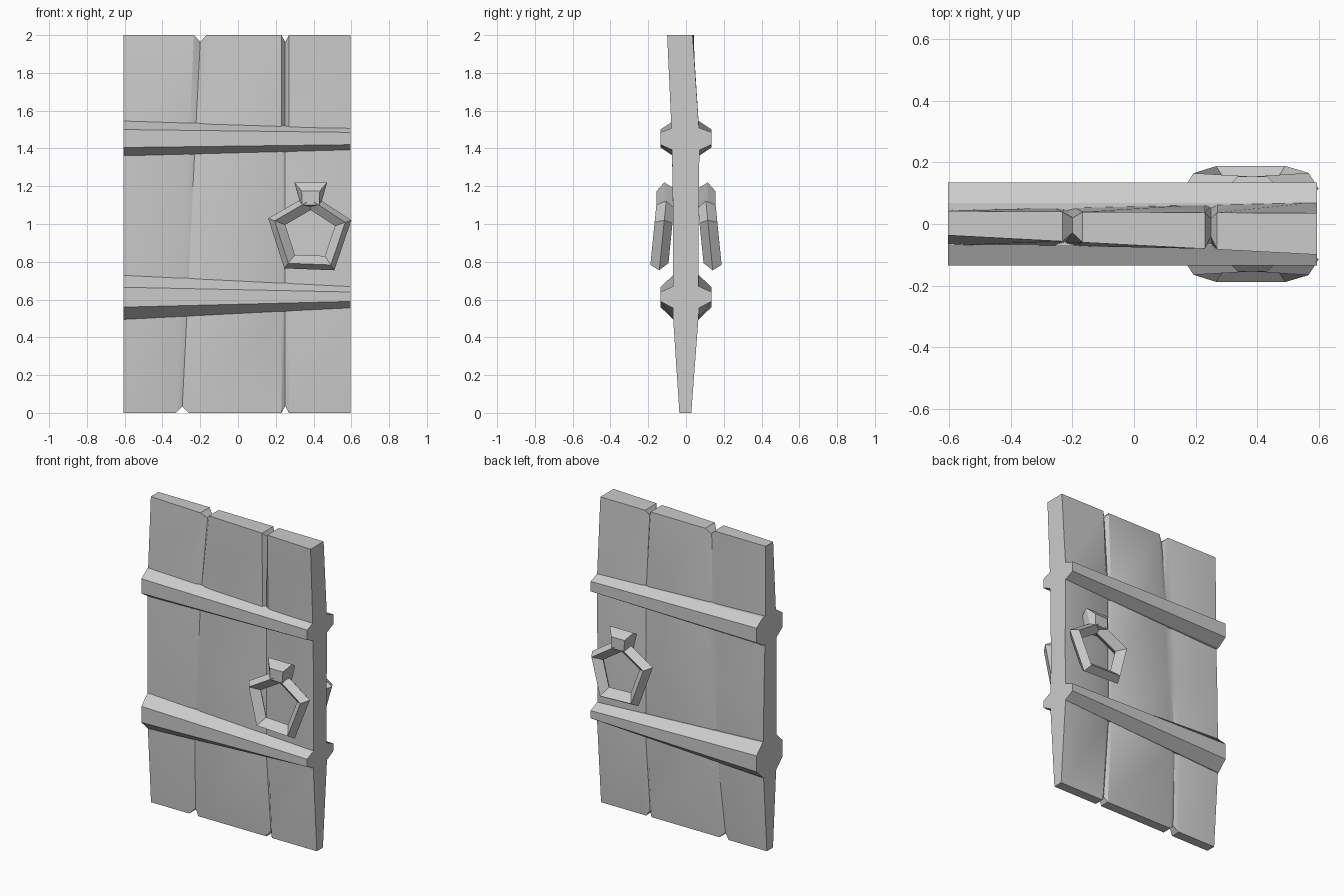
import bpy, bmesh, math

if "Cube" in bpy.data.objects:
    bpy.data.objects.remove(bpy.data.objects["Cube"], do_unlink=True)

grey = bpy.data.materials.new("weathered_grey")
grey.use_nodes = True
grey.diffuse_color = (0.6, 0.6, 0.6, 1)
grey.node_tree.nodes["Principled BSDF"].inputs["Base Color"].default_value = (0.6, 0.6, 0.6, 1)


def make(name, rings, closed=False):
    """Loft equal-length vertex rings into one solid; closed joins the last ring to the first."""
    bm = bmesh.new()
    loops = [[bm.verts.new(p) for p in ring] for ring in rings]
    pairs = list(zip(loops, loops[1:]))
    if closed:
        pairs.append((loops[-1], loops[0]))
    else:
        bm.faces.new(loops[0])
        bm.faces.new(loops[-1])
    for a, b in pairs:
        for i in range(len(a)):
            j = (i + 1) % len(a)
            bm.faces.new((a[i], a[j], b[j], b[i]))
    bmesh.ops.recalc_face_normals(bm, faces=bm.faces)
    mesh = bpy.data.meshes.new(name)
    bm.to_mesh(mesh)
    bm.free()
    mesh.materials.append(grey)
    obj = bpy.data.objects.new(name, mesh)
    bpy.context.collection.objects.link(obj)
    return obj


def lerp(a, b, t):
    return a + (b - a) * t


# Door slab: each row is height, then front and back depth at the left and right edges
rows = [(0, -0.035, -0.035, 0.028, 0.028),
        (0.53, -0.07, -0.07, 0.065, 0.068),
        (1.0, -0.07, -0.068, 0.06, 0.066),
        (1.46, -0.07, -0.075, 0.045, 0.072),
        (2.0, -0.037, -0.1, 0.042, 0.035)]


def groove_column(top_x, bottom_x, half, side):
    """Vertices of one plank seam column: side 0 is the seam, -1 and 1 its lips."""
    ring = []
    for back in (0, 1):
        for z, fl, fr, bl, br in (reversed(rows) if back else rows):
            x = lerp(bottom_x, top_x, z / 2) + side * half
            t = (x + 0.6) / 1.2
            y = lerp(bl, br, t) if back else lerp(fl, fr, t)
            if side == 0:
                end = z in (0, 2)
                y *= 0.5 if end else 0.88
                z += 0.035 * ((z == 0) - (z == 2))
            ring.append((x, y, z))
    return ring


columns = [groove_column(-0.605, -0.605, 0, 1)]
for top_x, bottom_x, half in ((-0.2, -0.295, 0.033), (0.25, 0.25, 0.02)):
    columns += [groove_column(top_x, bottom_x, half, s) for s in (-1, 0, 1)]
columns.append(groove_column(0.595, 0.595, 0, 1))
door = make("plank_door", columns)
bpy.context.view_layer.objects.active = door
door.select_set(True)
bpy.ops.object.shade_smooth_by_angle(angle=math.radians(25))
door.select_set(False)

# Handle outline, shared by both faces of the door
outline = [(0.16, 1.03), (0.245, 0.765), (0.51, 0.755), (0.60, 1.02), (0.385, 1.16)]
cx, cz = 0.385, 0.945

# Batten heights at left and right ends: base low, outer low, outer high, base high
battens = {"upper": ((1.36, 1.405, 1.50, 1.545), (1.39, 1.42, 1.485, 1.51)),
           "lower": ((0.495, 0.56, 0.665, 0.73), (0.555, 0.59, 0.64, 0.67))}

for side, s in (("front", -1), ("back", 1)):
    # Tapered cross battens
    for level, ends in battens.items():
        rings = []
        for x, (a, b, c, d) in zip((-0.605, 0.595), ends):
            rings.append([(x, 0.03 * s, a), (x, 0.068 * s, a), (x, 0.135 * s, b),
                          (x, 0.135 * s, c), (x, 0.068 * s, d), (x, 0.03 * s, d)])
        make(f"{side}_{level}_batten", rings)

    # Five-sided ring handle with a diamond section, leaning out at the bottom
    ring = []
    for x, z in outline:
        section = []
        for scale, depth in ((1, 0.115), (0.85, 0.165), (0.6, 0.12), (0.8, 0.07)):
            pz = cz + (z - cz) * scale
            section.append((cx + (x - cx) * scale, s * (depth + (1.02 - pz) * 0.1), pz))
        ring.append(section)
    make(f"{side}_ring_handle", ring, closed=True)

    # Faceted mount: depth, half width low, half width high, bottom, top
    mount = []
    for y, low, high, bottom, top in ((0.05, 0.05, 0.07, 1.09, 1.18),
                                      (0.115, 0.05, 0.087, 1.09, 1.22),
                                      (0.155, 0.045, 0.048, 1.10, 1.175)):
        mount.append([(cx - low, s * y, bottom), (cx + low, s * y, bottom),
                      (cx + high, s * y, top), (cx - high, s * y, top)])
    make(f"{side}_handle_mount", mount)
